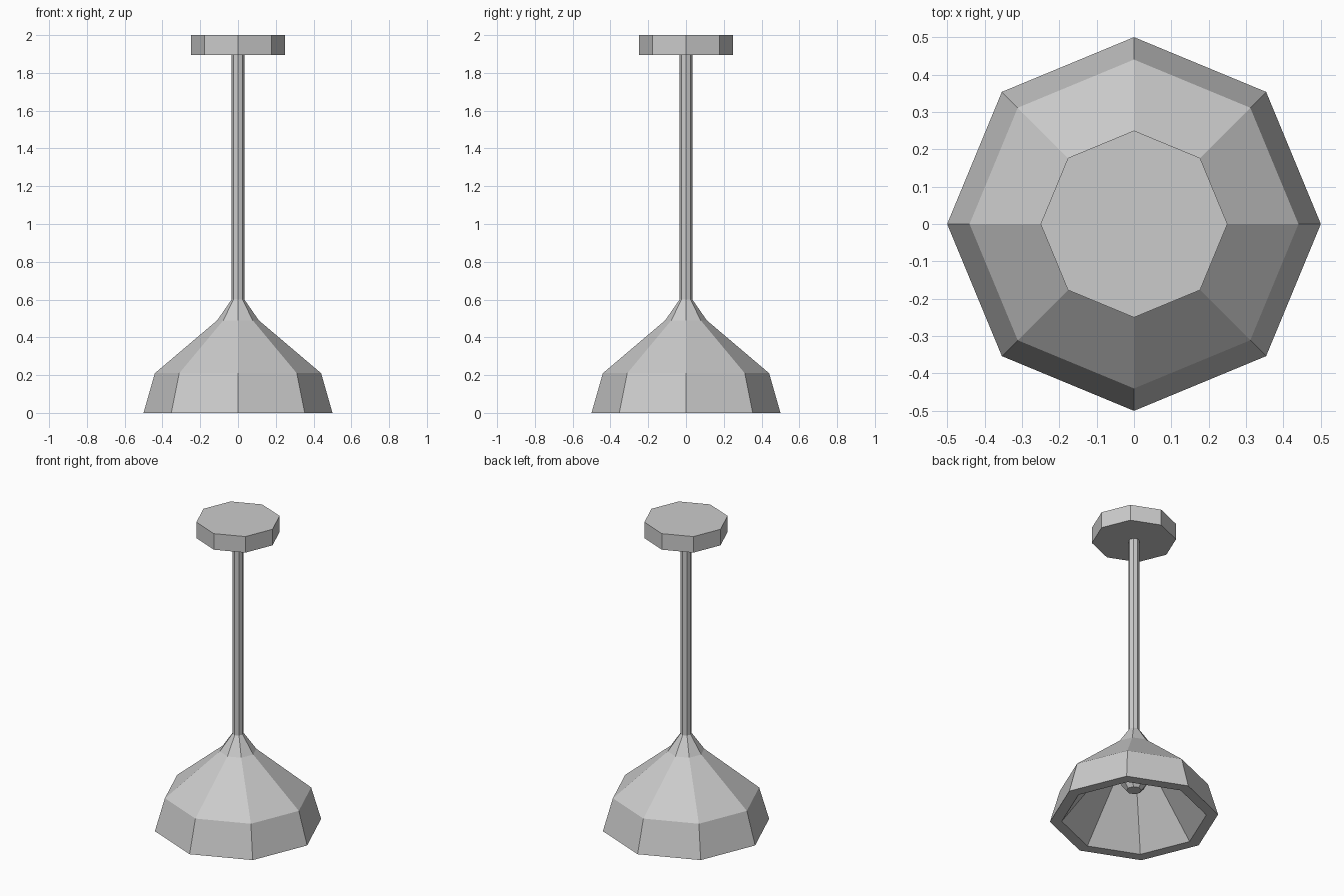
import bpy, bmesh
from math import cos, sin, tau

if "Cube" in bpy.data.objects:
    bpy.data.objects.remove(bpy.data.objects["Cube"])

SIDES = 8


def lathe(name, profile, cap_start=True, cap_end=True):
    """Spin (radius, height) points into a flat-faced octagonal part."""
    bm = bmesh.new()
    rings = [[bm.verts.new((r * cos(tau * i / SIDES), r * sin(tau * i / SIDES), z))
              for i in range(SIDES)] for r, z in profile]
    for a, b in zip(rings, rings[1:]):
        for i in range(SIDES):
            j = (i + 1) % SIDES
            bm.faces.new((a[i], a[j], b[j], b[i]))
    if cap_start:
        bm.faces.new(rings[0][::-1])
    if cap_end:
        bm.faces.new(rings[-1])
    bmesh.ops.recalc_face_normals(bm, faces=bm.faces)
    mesh = bpy.data.meshes.new(name)
    bm.to_mesh(mesh)
    bm.free()
    obj = bpy.data.objects.new(name, mesh)
    bpy.context.collection.objects.link(obj)
    return obj


# Ceiling plate
lathe("ceiling_plate", [(0.25, 1.895), (0.25, 2.0)])

# Hanging rod
lathe("rod", [(0.034, 0.59), (0.034, 1.9)])

# Shade: conical inside, thick rim, stepped outside and narrow neck
lathe("shade", [(0.07, 0.47), (0.43, 0.0), (0.5, 0.0), (0.44, 0.21),
                (0.11, 0.49), (0.034, 0.6)])

# Bulb inside the shade
lathe("bulb", [(0.045, 0.19), (0.075, 0.225), (0.08, 0.28), (0.05, 0.36), (0.045, 0.48)])
